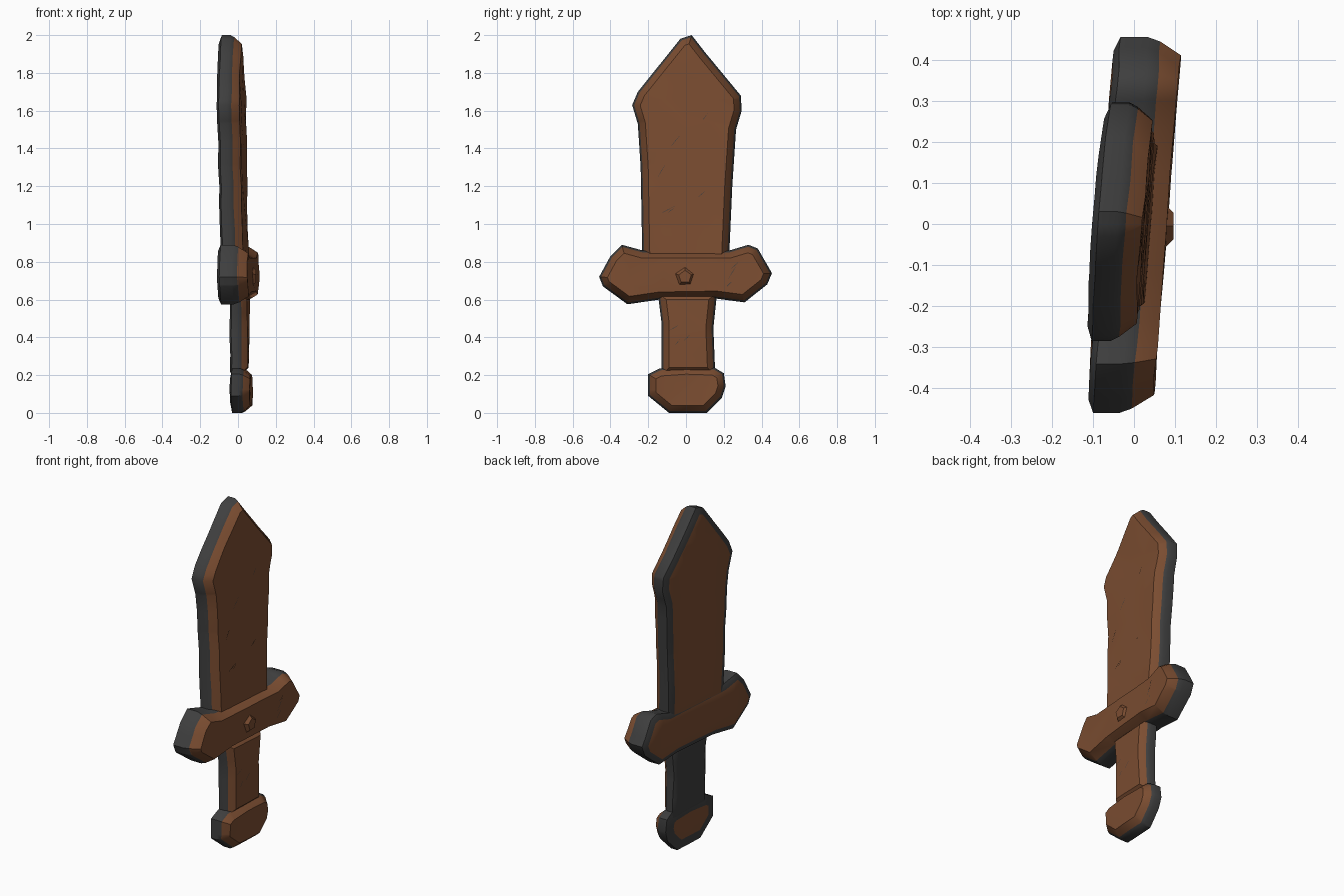
import bpy, bmesh, math, random
from mathutils import Vector, noise

random.seed(4)
cube = bpy.data.objects.get("Cube")
if cube:
    bpy.data.objects.remove(cube)


def material(name, rgb):
    m = bpy.data.materials.new(name)
    m.use_nodes = True
    m.diffuse_color = (*rgb, 1)
    m.node_tree.nodes["Principled BSDF"].inputs["Base Color"].default_value = (*rgb, 1)
    return m


DARK = material("charcoal", (0.05, 0.05, 0.05))
BROWN = material("brown wood", (0.2, 0.075, 0.031))


def finish(name, bm, mats):
    mesh = bpy.data.meshes.new(name)
    bm.to_mesh(mesh)
    bm.free()
    for m in mats:
        mesh.materials.append(m)
    ob = bpy.data.objects.new(name, mesh)
    bpy.context.collection.objects.link(ob)
    return ob


def inset(outline, dist):
    """Move every corner of a clockwise outline inward by an even distance."""
    pts = [Vector(p) for p in outline]
    dirs = [(pts[(i + 1) % len(pts)] - p).normalized() for i, p in enumerate(pts)]
    normals = [Vector((d.y, -d.x)) for d in dirs]
    return [p + (normals[i - 1] + normals[i]) * dist / (1 + normals[i - 1].dot(normals[i]))
            for i, p in enumerate(pts)]


def slab(name, outline, rim, half, back_inset, place, back_brown=True):
    """Carved slab: (y, z) outline, dark side walls, raised brown faces."""
    bm = bmesh.new()
    layers = [(-half, back_inset), (-rim, 0), (0, 0), (rim * 0.45, 0.01), (half, 0.04)]
    rings = [[bm.verts.new((x, p.x, p.y)) for p in inset(outline, d)] for x, d in layers]
    bm.faces.new(rings[0]).material_index = int(back_brown)
    bm.faces.new(rings[-1]).material_index = 1
    for level, (a, b) in enumerate(zip(rings, rings[1:])):
        for i in range(len(a)):
            f = bm.faces.new((a[i - 1], a[i], b[i], b[i - 1]))
            f.material_index = int(level == 3)
    # Slice into patches, then lean and roughen for a hand-carved surface
    cuts = [((0, y, 0), (0, 1, 0)) for y in (-0.3, -0.12, 0, 0.12, 0.3)]
    low, high = min(p[1] for p in outline), max(p[1] for p in outline)
    steps = max(2, round((high - low) / 0.11))
    cuts += [((0, 0, low + (high - low) * i / steps), (0, 0, 1)) for i in range(1, steps)]
    for co, no in cuts:
        bmesh.ops.bisect_plane(bm, geom=bm.verts[:] + bm.edges[:] + bm.faces[:],
                               dist=0.002, plane_co=co, plane_no=no)
    bmesh.ops.triangulate(bm, faces=bm.faces[:])
    bmesh.ops.recalc_face_normals(bm, faces=bm.faces[:])
    for v in bm.verts:
        v.co.x += 0.006 * noise.noise(v.co * 7) + place(v.co.y, v.co.z)
    ob = finish(name, bm, (DARK, BROWN))
    bpy.ops.object.select_all(action='DESELECT')
    ob.select_set(True)
    bpy.context.view_layer.objects.active = ob
    bpy.ops.object.shade_smooth_by_angle(angle=math.radians(40))


# Placement: each part leans slightly away from the centre plane
def blade_plane(y, z):
    return 0.08 * y - 0.02 - 0.02 * (z - 0.9)


def guard_plane(y, z):
    return 0.075 * y


def grip_plane(y, z):
    return 0.05 * y + 0.008


def pommel_plane(y, z):
    return 0.05 * y + 0.017


# Blade
slab("blade", [(-0.23, 0.75), (-0.24, 1.3), (-0.255, 1.53), (-0.285, 1.63), (-0.255, 1.7),
               (-0.03, 1.98), (0.03, 2.0), (0.1, 1.91), (0.29, 1.68), (0.295, 1.6),
               (0.265, 1.5), (0.245, 1.2), (0.225, 0.75)],
     0.046, 0.06, 0.035, blade_plane)

# Cross guard
slab("guard", [(-0.46, 0.72), (-0.4, 0.83), (-0.34, 0.89), (-0.23, 0.86), (0.23, 0.86),
               (0.33, 0.89), (0.38, 0.87), (0.455, 0.74), (0.43, 0.68), (0.31, 0.585),
               (0.16, 0.605), (-0.14, 0.6), (-0.31, 0.575), (-0.44, 0.67)],
     0.066, 0.08, 0.03, guard_plane)

# Grip
slab("grip", [(-0.13, 0.2), (-0.13, 0.48), (-0.15, 0.64), (0.165, 0.64), (0.145, 0.45),
              (0.155, 0.2)], 0.036, 0.046, 0.02, grip_plane, back_brown=False)

# Pommel
slab("pommel", [(-0.2, 0.205), (-0.14, 0.235), (0, 0.245), (0.15, 0.24), (0.2, 0.21),
                (0.21, 0.14), (0.19, 0.08), (0.11, 0), (-0.09, 0), (-0.2, 0.09)],
     0.042, 0.053, 0.055, pommel_plane)

# Five-sided boss in the middle of the guard
boss = bmesh.new()
bmesh.ops.create_cone(boss, cap_ends=True, segments=5, radius1=0.06, radius2=0.035, depth=0.025)
for v in boss.verts:
    v.co = Vector((v.co.z + 0.083, v.co.x - 0.005, v.co.y + 0.72))
finish("guard_boss", boss, (BROWN,))


# Fine carved scratches on the right-hand faces
def scratches(name, count, y_range, z_range, half, place):
    bm = bmesh.new()
    for _ in range(count):
        y, z = random.uniform(*y_range), random.uniform(*z_range)
        turn, size = random.uniform(0.3, 1.1), random.uniform(0.02, 0.05)
        along = Vector((0, math.cos(turn), math.sin(turn))) * size
        across = Vector((0, -math.sin(turn), math.cos(turn))) * 0.0015
        pts = [Vector((0, y, z)) + d for d in (-along, -across, along, across)]
        for p in pts:
            p.x = place(p.y, p.z) + half + 0.004
        bm.faces.new([bm.verts.new(p) for p in pts])
    finish(name, bm, (DARK,))


scratches("blade_scratches", 6, (-0.15, 0.15), (1.0, 1.7), 0.06, blade_plane)
scratches("guard_scratches", 4, (-0.3, 0.3), (0.67, 0.8), 0.08, guard_plane)
scratches("grip_scratches", 3, (-0.07, 0.08), (0.3, 0.54), 0.046, grip_plane)
